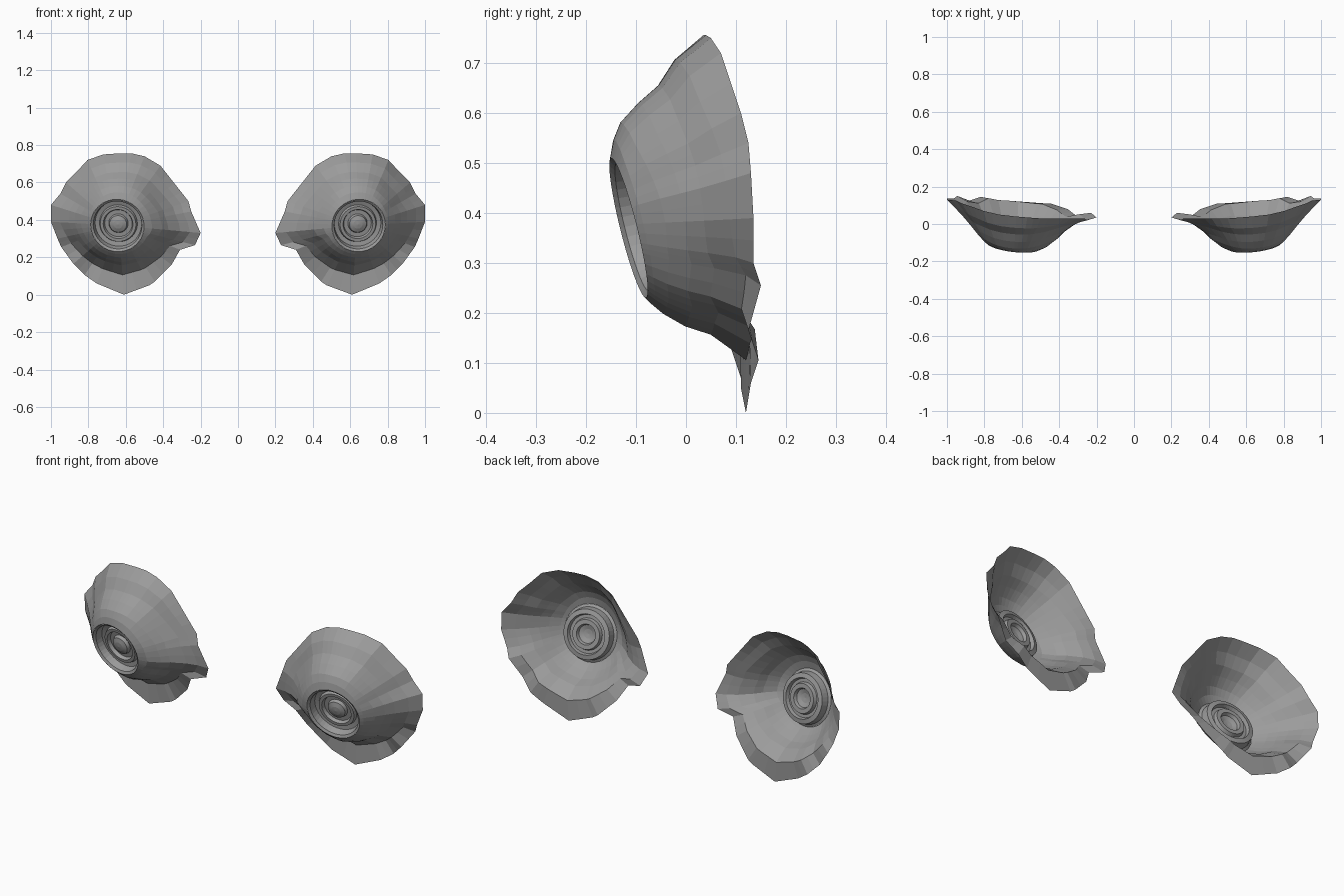
import bpy, bmesh
from math import sin, cos, pi, atan2
from mathutils import Vector

cube = bpy.data.objects.get("Cube")
if cube:
    bpy.data.objects.remove(cube, do_unlink=True)

grey = bpy.data.materials.new("plain grey")
grey.use_nodes = True
colour = (0.33, 0.33, 0.33, 1)
grey.diffuse_color = colour
grey.node_tree.nodes["Principled BSDF"].inputs["Base Color"].default_value = colour

# Outer edge of the shell, clockwise from the top: x, z, y in hundredths
EDGE = [
    (63, 75.6, 4), (72, 75, 5), (80.5, 72, 7), (86, 66, 9), (92, 60, 11),
    (95, 54, 12.5), (100, 48, 13), (100, 39, 13.5), (96.5, 30, 13.5),
    (94.5, 25.5, 15), (88, 16.5, 12.5), (82, 10.5, 14.5), (75.5, 6, 13),
    (61, 0, 12), (47.5, 5, 11), (44.5, 7, 11), (35.5, 16, 8), (31, 24, 4.5),
    (23, 26.5, 6), (20, 33, 3.5), (25, 44.5, 2), (26.5, 50, 3),
    (34, 59.5, 3), (41.5, 69, 3), (50, 74, 3), (57, 75.6, 3.5),
]

# Bowl sections from lens rim to outer edge: (outward share, backward share)
TOP = [(.15, .03), (.29, .1), (.45, .29), (.59, .5), (.8, .68)]
BOTTOM = [(.06, .07), (.14, .18), (.25, .4), (.32, .65), (.54, 1)]
OUTER = [(.07, .06), (.25, .25), (.4, .42), (.55, .58), (.77, .8)]
INNER = [(.15, .1), (.34, .35), (.45, .55), (.67, .82), (.84, .94)]

# Tilted lens frame: centre, two in-plane axes and the backward axis
CENTRE = Vector((.645, -.115, .37))
ACROSS = Vector((1, .12, 0)).normalized()
BACK = ACROSS.cross(Vector((0, -.25, 1))).normalized() * -1
if BACK.y < 0:
    BACK = -BACK
UP = ACROSS.cross(BACK)
if UP.z < 0:
    UP = -UP
RIM = .144

# Lens steps from the rim to the middle: radius, depth
LENS = [(RIM, 0), (.131, .008), (.125, .045), (.102, .05), (.096, .032),
        (.08, .032), (.074, .05), (.052, .05), (.046, .034), (.024, .026)]


def lens_point(angle, radius, depth):
    return CENTRE + radius * (cos(angle) * ACROSS + sin(angle) * UP) + depth * BACK


def section(angle):
    """Blend the four bowl sections for one direction."""
    s, c = sin(angle), cos(angle)
    vertical = s * s if s > 0 else -s
    tall, wide = (TOP if s > 0 else BOTTOM), (OUTER if c > 0 else INNER)
    return [Vector(a) * vertical + Vector(b) * (1 - vertical) for a, b in zip(tall, wide)]


def bridge(bm, first, second):
    n = len(first)
    for i in range(n):
        j = (i + 1) % n
        bm.faces.new((first[i], first[j], second[j], second[i]))


def finish(name, bm, side):
    for v in bm.verts:
        v.co.x *= side
    if side < 0:
        bmesh.ops.reverse_faces(bm, faces=bm.faces)
    mesh = bpy.data.meshes.new(name)
    bm.to_mesh(mesh)
    bm.free()
    mesh.materials.append(grey)
    obj = bpy.data.objects.new(name, mesh)
    bpy.context.collection.objects.link(obj)
    return obj


def make_shell(name, side):
    # Ruffled bowl: one spoke per edge point plus one halfway between
    corners = [Vector((x, y, z)) / 100 for x, z, y in EDGE]
    edge = []
    for a, b in zip(corners, corners[1:] + corners[:1]):
        edge += [a, (a + b) / 2]
    spokes = []
    for end in edge:
        angle = atan2(end.z - CENTRE.z, end.x - CENTRE.x)
        start = lens_point(angle, RIM, 0)
        span = end - start
        spoke = [start]
        for out, back in section(angle):
            spoke.append(start + Vector((span.x * out, span.y * back, span.z * out)))
        spokes.append(spoke + [end])
    bm = bmesh.new()
    rings = [[bm.verts.new(p) for p in ring] for ring in zip(*spokes)]
    for a, b in zip(rings, rings[1:]):
        bridge(bm, a, b)
    finish(name, bm, side)


def make_lens(name, side, count=40):
    # Recessed disc with stepped rings and a small central dome
    bm = bmesh.new()
    rings = [[bm.verts.new(lens_point(-2 * pi * i / count, r, d)) for i in range(count)]
             for r, d in LENS]
    for a, b in zip(rings, rings[1:]):
        bridge(bm, b, a)
    middle = bm.verts.new(lens_point(0, 0, .023))
    last = rings[-1]
    for i in range(count):
        bm.faces.new((last[(i + 1) % count], last[i], middle))
    finish(name, bm, side)


for label, side in (("left", 1), ("right", -1)):
    make_shell(label + "_shell", side)
    make_lens(label + "_lens", side)
